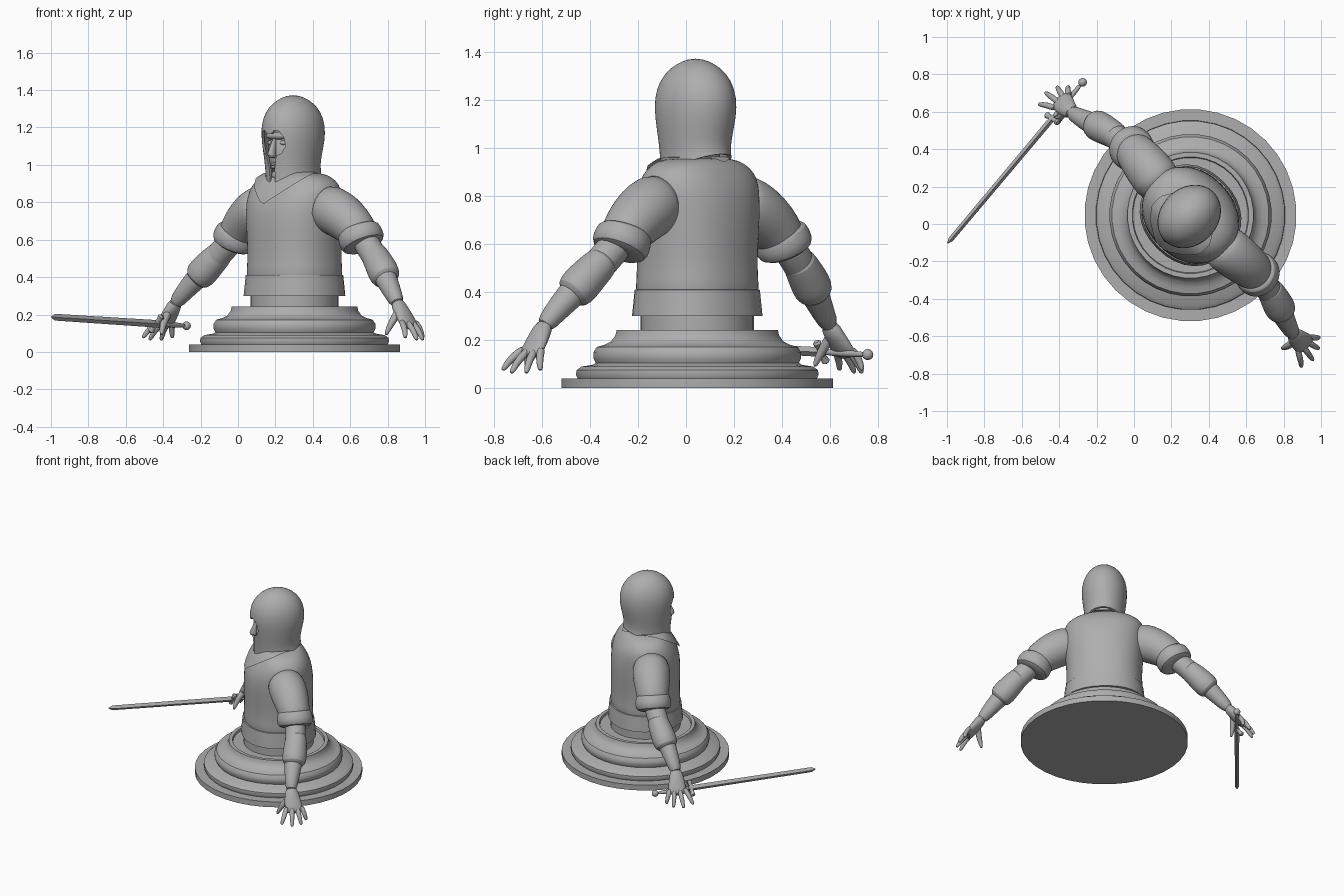
import bpy, bmesh, math
from mathutils import Vector, Matrix

cube = bpy.data.objects.get("Cube")
if cube:
    bpy.data.objects.remove(cube, do_unlink=True)

stone = bpy.data.materials.new("grey_stone")
stone.use_nodes = True
grey = (0.42, 0.42, 0.42, 1)
stone.diffuse_color = grey
stone.node_tree.nodes["Principled BSDF"].inputs["Base Color"].default_value = grey

# The whole bust is turned on its stand
TURN = Matrix.Translation((0.302, 0.047, 0)) @ Matrix.Rotation(math.radians(-45), 4, "Z")
parts = []


def finish(name, bm, world=False):
    bmesh.ops.recalc_face_normals(bm, faces=bm.faces)
    mesh = bpy.data.meshes.new(name)
    bm.to_mesh(mesh)
    bm.free()
    mesh.materials.append(stone)
    ob = bpy.data.objects.new(name, mesh)
    bpy.context.collection.objects.link(ob)
    if not world:
        ob.matrix_world = TURN
    parts.append(ob)
    return ob


def skin(name, rings, soft=True, caps=(True, True), world=False, cuts=()):
    """Join rings of points into a surface; cuts are planes (point, normal) to trim by."""
    bm = bmesh.new()
    loops = [[bm.verts.new(p) for p in ring] for ring in rings]
    n = len(loops[0])
    for lo, hi in zip(loops, loops[1:]):
        for i in range(n):
            j = (i + 1) % n
            bm.faces.new((lo[i], lo[j], hi[j], hi[i]))
    for use, loop in zip(caps, (loops[0], loops[-1])):
        if use:
            bm.faces.new(loop)
    for point, normal in cuts:
        bmesh.ops.bisect_plane(bm, geom=bm.verts[:] + bm.edges[:] + bm.faces[:],
                               plane_co=point, plane_no=normal, clear_inner=True)
    ob = finish(name, bm, world)
    if soft:
        ob.modifiers.new("soften", "SUBSURF").levels = 1
        ob.modifiers["soften"].render_levels = 1
    return ob


def level_ring(z, a, b, y=0, slant=0, n=32, power=1.0):
    pts = []
    for i in range(n):
        t = math.tau * i / n
        c, s = math.cos(t), math.sin(t)
        px = a * math.copysign(abs(c) ** power, c)
        py = b * math.copysign(abs(s) ** power, s)
        pts.append((px, y + py, z + slant * py))
    return pts


def tube(name, path, sx=1, n=16, soft=True, world=False):
    """Tube along (x, y, z, side radius[, thickness radius]) points."""
    pts = [Vector((p[0] * sx, p[1], p[2])) for p in path]
    rings = []
    for i, p in enumerate(pts):
        d = (pts[min(i + 1, len(pts) - 1)] - pts[max(i - 1, 0)]).normalized()
        side = Vector((0, 1, 0))
        side = (side - d * side.dot(d)).normalized()
        up = d.cross(side)
        r1, r2 = path[i][3], path[i][-1]
        rings.append([p + side * r1 * math.cos(math.tau * k / n) + up * r2 * math.sin(math.tau * k / n)
                      for k in range(n)])
    return skin(name, rings, soft, world=world)


def ball(name, centre, size, world=False):
    bm = bmesh.new()
    bmesh.ops.create_uvsphere(bm, u_segments=24, v_segments=14, radius=1)
    bmesh.ops.scale(bm, vec=size, verts=bm.verts)
    bmesh.ops.translate(bm, vec=centre, verts=bm.verts)
    return finish(name, bm, world)


# Turned round stand and column
profile = [(.567, 0), (.567, .04), (.50, .04), (.507, .055), (.505, .075), (.485, .09),
           (.44, .097), (.425, .105), (.434, .125), (.434, .15), (.42, .172), (.39, .18),
           (.36, .195), (.342, .22), (.337, .243), (.312, .243), (.308, .228)]
skin("stand", [level_ring(z, r, r, n=36) for r, z in profile], soft=False)
skin("column", [level_ring(z, .236, .236) for z in (.2, .34)], soft=False)

# Tunic with a V-necked collar, and hem
tunic = [(.34, .262, .236), (.42, .262, .236), (.5, .256, .23), (.6, .26, .232), (.7, .27, .234),
         (.8, .276, .226), (.87, .278, .195), (.92, .245, .16), (.95, .185, .132), (.958, .11, .1)]
skin("tunic", [level_ring(z, a, b, .01 if z > .8 else 0, power=.9) for z, a, b in tunic])
vee = [((0, -.235, .79), (sx * .5, -.38, 1)) for sx in (1, -1)]
skin("collar", [level_ring(z + .007, a * 1.025, b * 1.03, .01 if z > .8 else 0, power=.9)
                for z, a, b in tunic[4:]], soft=False, caps=(False, True), cuts=vee)
hem = [(.30, .25, .22), (.30, .277, .252), (.41, .266, .241), (.415, .245, .22)]
skin("hem", [level_ring(z, a, b, power=.92) for z, a, b in hem], soft=False)
skin("neck", [level_ring(z, .1, .105, -.01) for z in (.86, 1.05)], soft=False)

# Helmet shell: height, half width, half depth, slant
shell = [(.917, .138, .163, .36), (.95, .134, .159, .3), (1.0, .135, .161, .2), (1.08, .147, .174, .06),
         (1.17, .157, .191, 0), (1.25, .147, .179, 0), (1.31, .117, .143, 0),
         (1.35, .075, .092, 0), (1.373, .025, .03, 0)]
helmet = skin("helmet", [level_ring(z, a, b, -.01, k) for z, a, b, k in shell], caps=(False, True))
wall = helmet.modifiers.new("wall", "SOLIDIFY")
wall.thickness = .014
wall.offset = -1

# Face opening: two eye holes running down into a slit
half = [(.016, .75), (.02, .98), (.036, 1.05), (.066, 1.062), (.086, 1.1), (.084, 1.145),
        (.062, 1.18), (.035, 1.185), (.016, 1.165)]
outline = half + [(-x, z) for x, z in reversed(half)]
cutter = skin("face_cutter", [[(x, y, z) for x, z in outline] for y in (-.4, -.07)], soft=False)
cut = helmet.modifiers.new("opening", "BOOLEAN")
cut.operation = "DIFFERENCE"
cut.solver = "EXACT"
cut.object = cutter
bpy.context.view_layer.update()
baked = bpy.data.meshes.new_from_object(helmet.evaluated_get(bpy.context.evaluated_depsgraph_get()))
helmet.modifiers.clear()
helmet.data = baked
parts.remove(cutter)
bpy.data.objects.remove(cutter, do_unlink=True)

# Face behind the opening
ball("face", (0, -.03, 1.07), (.112, .128, .17))
ball("brow", (0, -.135, 1.155), (.075, .03, .022))
ball("chin", (0, -.12, .945), (.04, .035, .03))
for z, name in ((1.003, "upper_lip"), (.988, "lower_lip")):
    ball(name, (0, -.147, z), (.03, .02, .009))
for name, x in (("left_eye", .045), ("right_eye", -.045)):
    ball(name, (x, -.128, 1.118), (.022, .02, .014))
nose = [(1.15, .01, .012, -.15), (1.09, .014, .022, -.163), (1.05, .022, .032, -.175), (1.035, .014, .02, -.165)]
skin("nose", [level_ring(z, a, b, y, n=12) for z, a, b, y in nose])

# Arms and hands
sleeve = [(.2, 0, .775, .118, .12), (.27, .008, .763, .128, .13), (.34, .018, .728, .127),
          (.41, .025, .682, .115), (.46, .03, .63, .106), (.48, .03, .59, .09)]
cuff = [(.447, .028, .665, .1), (.453, .028, .65, .116), (.474, .03, .61, .125),
        (.494, .03, .57, .12), (.5, .03, .56, .07)]
forearm = [(.43, .03, .67, .07), (.53, .025, .57, .07), (.595, .01, .51, .069), (.655, -.005, .45, .066),
           (.735, -.03, .375, .058), (.795, -.05, .31, .047), (.85, -.063, .25, .038)]
bracer = [(.565, .02, .54, .055), (.575, .02, .53, .072), (.63, .005, .48, .078), (.68, -.01, .43, .085),
          (.715, -.02, .395, .079), (.73, -.025, .38, .045)]
palm = [(.83, -.061, .275, .039, .036), (.868, -.061, .22, .05, .034), (.91, -.057, .165, .064, .028),
        (.94, -.055, .125, .054, .018)]
knuckles = [-.102, -.07, -.038, -.008]
tips = [(.995, -.155, .075), (1.014, -.085, .063), (.992, -.018, .062), (.95, .025, .074)]
for side, sx in (("left", 1), ("right", -1)):
    for part, path in (("sleeve", sleeve), ("cuff", cuff), ("forearm", forearm),
                       ("bracer", bracer), ("palm", palm)):
        tube(f"{side}_{part}", path, sx, 24)
    for i, (y, tip) in enumerate(zip(knuckles, tips)):
        root = Vector((.908, y, .17))
        end = Vector(tip)
        mid = root.lerp(end, .55) + Vector((.01, 0, .008))
        tube(f"{side}_finger_{i + 1}", [(*root, .019), (*mid, .017), (*root.lerp(end, .9), .013), (*end, .007)], sx, 10)
    tube(f"{side}_thumb", [(.868, -.075, .225, .025), (.866, -.12, .17, .021),
                           (.854, -.147, .12, .016), (.848, -.159, .088, .008)], sx, 10)

# Sword lying under the right hand
pommel, tip = Vector((-.275, .757, .14)), Vector((-.997, -.103, .187))


def along(t, *radii):
    return (*pommel.lerp(tip, t), *radii)


tube("sword_grip", [along(0, .013), along(.12, .015), along(.23, .013)], n=12, world=True)
tube("sword_blade", [along(.21, .016, .02), along(.975, .014, .018), along(1, .003, .004)],
     n=4, soft=False, world=True)
ball("sword_pommel", pommel, (.023, .023, .023), world=True)
guard = pommel.lerp(tip, .225)
reach = Vector((.03, -.02, .042))
tube("sword_guard", [(*(guard + reach * k), r) for k, r in
                     ((-1.05, .01), (-.9, .018), (-.5, .013), (.5, .013), (.9, .018), (1.05, .01))],
     n=12, soft=False, world=True)

# Smooth shading with crisp edges
bpy.ops.object.select_all(action="DESELECT")
for ob in parts:
    ob.select_set(True)
bpy.context.view_layer.objects.active = parts[0]
bpy.ops.object.shade_smooth_by_angle(angle=math.radians(35))
